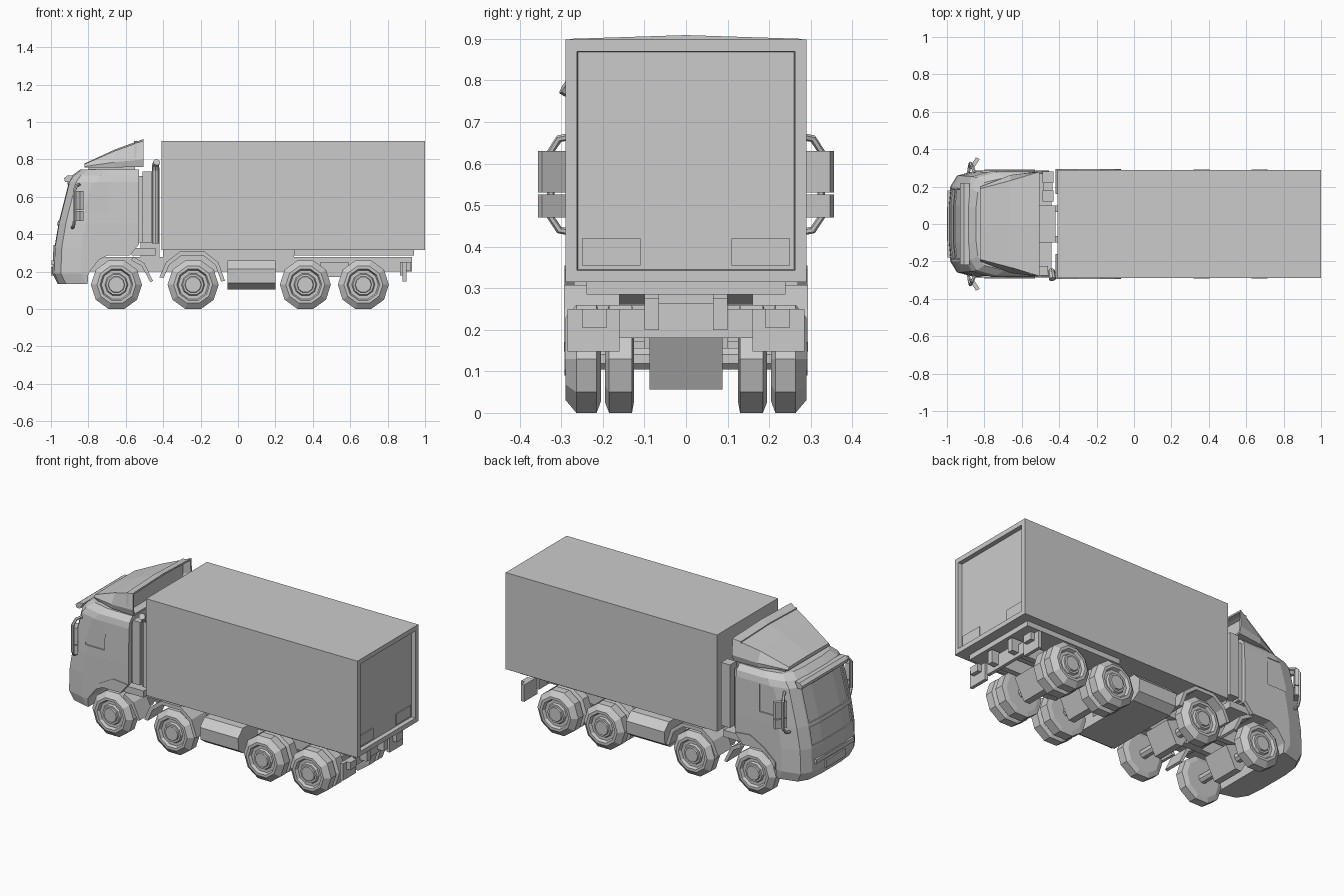
import bpy, bmesh, math
from mathutils import Vector

if "Cube" in bpy.data.objects:
    bpy.data.objects.remove(bpy.data.objects["Cube"])


def make(name, verts, faces, mirror=False):
    """Mesh object from verts/faces, optionally mirrored across the truck's centre line."""
    me = bpy.data.meshes.new(name)
    me.from_pydata([tuple(v) for v in verts], [], faces)
    bm = bmesh.new()
    bm.from_mesh(me)
    bmesh.ops.recalc_face_normals(bm, faces=bm.faces)
    bm.to_mesh(me)
    bm.free()
    ob = bpy.data.objects.new(name, me)
    bpy.context.collection.objects.link(ob)
    if mirror:
        ob.modifiers.new("mirror", 'MIRROR').use_axis = (False, True, False)
    return ob


def loft(name, rings, mirror=False):
    """Skin between rings of equal length and cap both ends."""
    n = len(rings[0])
    verts = [v for r in rings for v in r]
    faces = [(k*n + i, k*n + (i+1) % n, (k+1)*n + (i+1) % n, (k+1)*n + i)
             for k in range(len(rings)-1) for i in range(n)]
    faces += [tuple(range(n)), tuple(range(len(verts)-n, len(verts)))]
    return make(name, verts, faces, mirror)


def prism(name, prof, y0, y1, mirror=False):
    """Extrude an x-z profile along y."""
    return loft(name, [[(x, y, z) for x, z in prof] for y in (y0, y1)], mirror)


def box(name, x0, x1, y0, y1, z0, z1, mirror=False):
    return prism(name, [(x0, z0), (x1, z0), (x1, z1), (x0, z1)], y0, y1, mirror)


def lathe(name, x, z, prof, n=10, mirror=True):
    """Revolve (radius, y) points about a y axis, with a flat facet at the bottom."""
    ang = [math.radians(-90) + math.tau*(k + .5)/n for k in range(n)]
    return loft(name, [[(x + r*math.cos(a), y, z + r*math.sin(a)) for a in ang]
                       for r, y in prof], mirror)


def tube(name, pts, r, n=8, mirror=False):
    """Round pipe through points."""
    pts = [Vector(p) for p in pts]
    rings = []
    for i, p in enumerate(pts):
        d = (pts[min(i+1, len(pts)-1)] - pts[max(i-1, 0)]).normalized()
        u = d.cross(Vector((1, 0, 0))).normalized()
        v = d.cross(u)
        rings.append([p + r*(math.cos(math.tau*k/n)*u + math.sin(math.tau*k/n)*v) for k in range(n)])
    return loft(name, rings, mirror)


def recess(ob, pick, border, depth):
    """Inset the picked faces as one region, then sink them straight in."""
    bm = bmesh.new()
    bm.from_mesh(ob.data)
    fs = [f for f in bm.faces if pick(f.calc_center_median(), f.normal)]
    bmesh.ops.inset_region(bm, faces=fs, thickness=border, use_even_offset=True)
    bmesh.ops.inset_region(bm, faces=fs, thickness=.002, depth=-depth, use_even_offset=True)
    bm.to_mesh(ob.data)
    bm.free()


def cut(ob, cutter):
    """Boolean subtract, applied, then drop the cutter."""
    m = ob.modifiers.new("cut", 'BOOLEAN')
    m.operation, m.object, m.solver = 'DIFFERENCE', cutter, 'EXACT'
    cutter.hide_render = True
    bpy.context.view_layer.objects.active = ob
    bpy.ops.object.modifier_apply(modifier="cut")
    bpy.data.objects.remove(cutter)


# cargo box with recessed rear door
cargo = box("cargo_box", -.41, 1, -.29, .29, .315, .898)
recess(cargo, lambda c, n: n.x > .9, .028, .025)
box("door_panel", .97, .98, .11, .25, .355, .42, True)
box("box_subframe", .3, .94, -.24, .24, .285, .315)
box("box_bearers", -.4, .3, .065, .1, .275, .315, True)

# cab: stacked plan outlines (height, front x, width scale)
levels = [(.135, -.965, .97), (.19, -.992, 1), (.33, -.987, 1), (.46, -.965, 1),
          (.68, -.91, .985), (.715, -.885, .96), (.745, -.845, .86)]
rings = []
for z, xf, s in levels:
    half = [(xf, .1), (xf + .01, .2), (xf + .045, .258), (xf + .15, .287), (-.53, .287)]
    rings.append([(x, y*s, z) for x, y in half] + [(x, -y*s, z) for x, y in reversed(half)])
cab = loft("cab", rings)
recess(cab, lambda c, n: .5 < c.z < .65 and c.x < -.88 and abs(c.y) < .2, .012, .006)
recess(cab, lambda c, n: .34 < c.z < .45 and c.x < -.9 and abs(c.y) < .2, .012, .006)
cut(cab, prism("arch_cutter", [(-.81, .05), (-.80, .19), (-.745, .262), (-.70, .285), (-.6, .285),
                               (-.56, .345), (-.5, .345), (-.5, .05)], -.4, .4))
for s in (-1, 1):
    cut(cab, box("window_cutter", -.82, -.69, s*.33 - .052, s*.33 + .052, .51, .675))

# cab trim
prism("wheel_arch_flare", [(-.80, .19), (-.745, .262), (-.70, .285), (-.58, .285), (-.53, .345),
                           (-.63, .355), (-.72, .305), (-.80, .235)], .27, .292, True)
prism("sun_visor", [(-.925, .68), (-.93, .70), (-.91, .715), (-.88, .715), (-.9, .68)], -.22, .22)
box("number_plate", -1, -.97, -.09, .09, .18, .225)
prism("bumper_lip", [(-.997, .235), (-.997, .26), (-.98, .26), (-.98, .235)], -.18, .18)
box("cab_rear_panel", -.54, -.505, -.26, .26, .355, .71)
box("cab_step", -.57, -.44, .1, .27, .285, .325, True)

# roof wind deflector, hollow at the back
secs = [(-.82, .20, .757, .20, .762, .19, .775, .778), (-.66, .255, .757, .262, .785, .232, .845, .852),
        (-.505, .27, .76, .282, .80, .279, .9, .909)]
rings = [[(x, 0, zb), (x, wb, zb), (x, ws, zs), (x, wt, zt), (x, 0, zc), (x, -wt, zt),
          (x, -ws, zs), (x, -wb, zb)] for x, wb, zb, ws, zs, wt, zt, zc in secs]
deflector = loft("roof_deflector", rings)
recess(deflector, lambda c, n: n.x > .9, .01, .05)
box("deflector_mount", -.8, -.55, -.2, .2, .735, .76)

# mirrors
tube("mirror_arm", [(-.85, .275, .665), (-.865, .305, .66), (-.875, .325, .63), (-.875, .325, .47),
                    (-.88, .305, .44), (-.885, .275, .435)], .009, 6, True)
for nm, z0, z1 in (("main_mirror", .53, .63), ("wide_mirror", .47, .525)):
    plan = [(-.882, .298), (-.862, .29), (-.825, .347), (-.845, .356)]
    loft(nm, [[(x, y, z) for x, y in plan] for z in (z0, z1)], True)

# exhaust and intake stacks behind the cab
box("exhaust_guard", -.51, -.46, -.275, -.225, .355, .735)
tube("exhaust_pipe", [(-.44, -.255, .35), (-.44, -.255, .74), (-.44, -.27, .77), (-.435, -.295, .785)], .019)
box("intake_stack", -.49, -.43, .22, .28, .355, .735)
box("intake_filter", -.49, -.43, .12, .18, .33, .6)
prism("intake_duct", [(-.485, .52), (-.435, .52), (-.435, .57), (-.485, .57)], .17, .23)
box("gearbox_cover", -.52, -.42, -.1, .1, .2, .36)

# chassis
box("frame_rail", -.82, .93, .065, .1, .2, .277, True)
for x in (-.5, -.05, .25, .515, .87):
    box("cross_member", x - .015, x + .015, -.1, .1, .205, .265)
box("rear_beam", .865, .885, -.165, .165, .18, .25)
box("rear_lamp_flap", .88, .9, .16, .285, .148, .25, True)
box("rear_lamp_bracket", .9, .925, .19, .25, .205, .25, True)
box("bogie_spring", .44, .59, .1, .135, .17, .25, True)

# side tanks with chamfered edges
tank = [(.1, .105), (.23, .105), (.28, .14), (.285, .215), (.24, .26), (.1, .26)]
loft("side_tank", [[(x, y, z) for y, z in tank] for x in (-.055, .2)], True)
box("tank_floor", -.055, .2, -.12, .12, .105, .15)

# mudguards on the second axle and behind the first
outer = [(-.42, .17), (-.385, .25), (-.31, .308), (-.18, .308), (-.105, .25), (-.07, .15)]
inner = [(-.24 + (x + .24)*.88, .13 + (z - .13)*.88) for x, z in reversed(outer)]
prism("second_axle_mudguard", outer + inner, .16, .293, True)
prism("first_axle_mudflap", [(-.56, .28), (-.5, .245), (-.455, .15), (-.47, .145), (-.515, .23), (-.57, .26)],
      .16, .285, True)

# wheels and axles
tyre = [(.04, .205), (.108, .205), (.1365, .215), (.1365, .264), (.104, .29), (.088, .29), (.08, .272),
        (.062, .272), (.056, .284), (.045, .284), (.042, .292), (.02, .292)]
inner_tyre = [(.04, .125), (.108, .125), (.1365, .13), (.1365, .185), (.11, .195), (.04, .195)]
for i, x in enumerate((-.65, -.24, .36, .67)):
    lathe("wheel", x, .13, tyre)
    lathe("axle", x, .13, [(.028, -.21), (.028, .21)], 8, False)
    if i > 1:
        lathe("inner_wheel", x, .13, inner_tyre)
    prism("axle_housing", [(x - .085, .18), (x - .02, .056), (x + .02, .056), (x + .085, .18), (x, .21)], -.088, .088)
